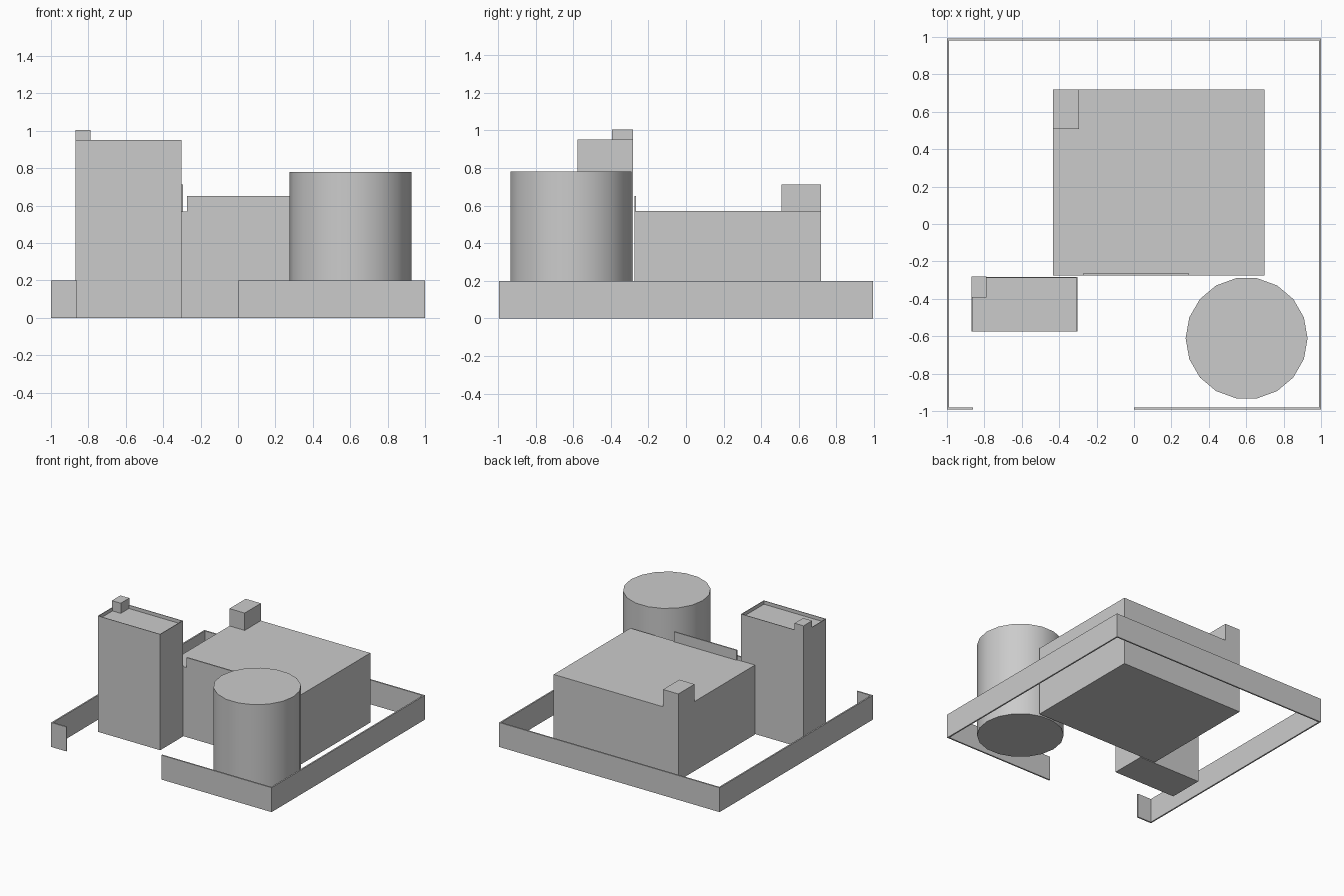
import bpy
import bmesh

cube = bpy.data.objects.get("Cube")
if cube:
    bpy.data.objects.remove(cube, do_unlink=True)

grey = bpy.data.materials.new("plain_grey")
grey.use_nodes = True
grey.diffuse_color = (0.6, 0.6, 0.6, 1)
grey.node_tree.nodes["Principled BSDF"].inputs["Base Color"].default_value = (0.6, 0.6, 0.6, 1)


def add_object(name, bm):
    mesh = bpy.data.meshes.new(name)
    bm.to_mesh(mesh)
    bm.free()
    mesh.materials.append(grey)
    obj = bpy.data.objects.new(name, mesh)
    bpy.context.collection.objects.link(obj)
    return obj


def box_mesh(x, y, z):
    """Box spanning the given (low, high) range on each axis."""
    bm = bmesh.new()
    bmesh.ops.create_cube(bm, size=1)
    for v in bm.verts:
        v.co = [r[0] if c < 0 else r[1] for c, r in zip(v.co, (x, y, z))]
    return bm


def box(name, x, y, z):
    return add_object(name, box_mesh(x, y, z))


# Perimeter wall with a gateway in the front
T, H, E = 0.012, 0.2, 0.993
box("wall_right", (-1, -1 + T), (-E, E), (0, H))
box("wall_left", (1 - T, 1), (-E, E), (0, H))
box("wall_back", (-1 + T, 1 - T), (E - T, E), (0, H))
box("wall_front_long", (0, 1 - T), (-E, -E + T), (0, H))
box("wall_front_short", (-1 + T, -0.862), (-E, -E + T), (0, H))

# Main hall with a raised front parapet and a roof hut
X0, Y0, Y1, ROOF = -0.433, -0.275, 0.718, 0.57
box("main_hall", (X0, 0.697), (Y0, Y1), (0, ROOF))
box("front_parapet", (-0.273, 0.295), (Y0, Y0 + 0.01), (ROOF, 0.652))
box("hall_roof_hut", (X0, -0.295), (0.508, Y1), (ROOF, 0.712))

# Tower with a sunken roof behind a thin rim
bm = box_mesh((-0.868, -0.302), (-0.576, -0.283), (0, 0.95))
top = max(bm.faces, key=lambda f: f.calc_center_median().z)
bmesh.ops.inset_region(bm, faces=[top], thickness=0.007)
lip = bmesh.ops.extrude_face_region(bm, geom=[top])
floor = [f for f in lip["geom"] if isinstance(f, bmesh.types.BMFace)]
bmesh.ops.translate(bm, verts=floor[0].verts, vec=(0, 0, -0.028))
if top.is_valid:
    bmesh.ops.delete(bm, geom=[top], context="FACES_ONLY")
bmesh.ops.recalc_face_normals(bm, faces=bm.faces)
add_object("tower", bm)
box("tower_roof_hut", (-0.869, -0.788), (-0.393, -0.282), (0.922, 1.005))

# Round tank
bm = bmesh.new()
bmesh.ops.create_cone(bm, cap_ends=True, segments=18, radius1=0.326, radius2=0.326, depth=0.78)
bmesh.ops.translate(bm, verts=bm.verts, vec=(0.602, -0.611, 0.39))
# Put a corner of the outline on the x axis
right = max(v.co.x for v in bm.verts)
if right < 0.925:
    from mathutils import Matrix
    bmesh.ops.rotate(bm, verts=bm.verts, cent=(0.602, -0.611, 0),
                     matrix=Matrix.Rotation(3.14159 / 18, 3, "Z"))
tank = add_object("round_tank", bm)
bpy.ops.object.select_all(action="DESELECT")
tank.select_set(True)
bpy.context.view_layer.objects.active = tank
bpy.ops.object.shade_smooth_by_angle()
